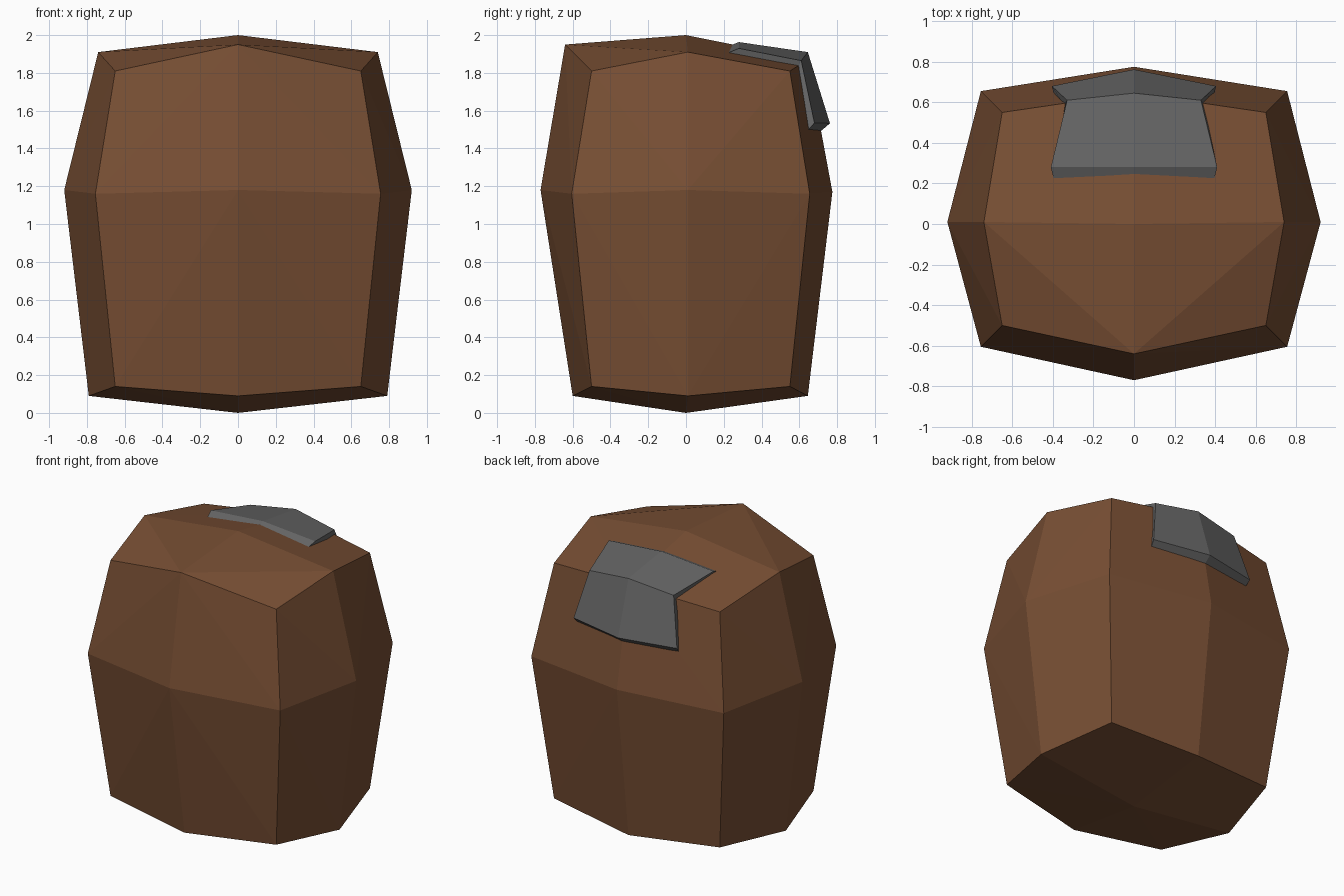
import bpy, bmesh

if "Cube" in bpy.data.objects:
    bpy.data.objects.remove(bpy.data.objects["Cube"])


def material(name, rgb):
    mat = bpy.data.materials.new(name)
    mat.diffuse_color = (*rgb, 1)
    mat.use_nodes = True
    mat.node_tree.nodes["Principled BSDF"].inputs["Base Color"].default_value = mat.diffuse_color
    return mat


def finish(name, bm, mat):
    bmesh.ops.recalc_face_normals(bm, faces=bm.faces[:])
    mesh = bpy.data.meshes.new(name)
    bm.to_mesh(mesh)
    bm.free()
    mesh.materials.append(mat)
    obj = bpy.data.objects.new(name, mesh)
    bpy.context.collection.objects.link(obj)
    return obj


def mirrored(points):
    return points + [(-x, y, z) for x, y, z in points if x > 0]


# Bulged block body: corners, edge middles and face centres of a box
points = [(0.65, y, z) for y in (-0.5, 0.55) for z in (0.14, 1.81)]
points += [(0.755, -0.605, 1.16), (0.755, 0.655, 1.16),
           (0.74, 0.01, 1.91), (0.79, 0.01, 0.09), (0.92, 0.01, 1.18),
           (0, -0.64, 1.95), (0, 0.645, 1.87), (0, -0.60, 0.09), (0, 0.645, 0.09),
           (0, -0.77, 1.18), (0, 0.775, 1.17), (0, 0, 2.0), (0, 0, 0)]
bm = bmesh.new()
for p in mirrored(points):
    bm.verts.new(p)
bmesh.ops.convex_hull(bm, input=bm.verts[:])
finish("body", bm, material("brown", (0.188, 0.078, 0.034)))

# Bent plate folded over the upper back edge: rows of (centre, side)
outer = [((0, 0.28, 1.963), (0.41, 0.28, 1.93)),
         ((0, 0.645, 1.91), (0.33, 0.61, 1.865)),
         ((0, 0.762, 1.533), (0.405, 0.68, 1.535))]
inner = [((0, 0.22, 1.94), (0.395, 0.22, 1.905)),
         ((0, 0.60, 1.85), (0.345, 0.585, 1.82)),
         ((0, 0.70, 1.48), (0.395, 0.64, 1.49))]
bm = bmesh.new()


def layer(rows):
    grid = []
    for c, s in rows:
        grid.append([bm.verts.new(p) for p in ((-s[0], s[1], s[2]), c, s)])
    for a, b in zip(grid, grid[1:]):
        for i in range(2):
            bm.faces.new((a[i], a[i + 1], b[i + 1], b[i]))
    return grid


def rim(g):
    return g[0] + [g[1][2]] + g[2][::-1] + [g[1][0]]


top, under = rim(layer(outer)), rim(layer(inner))
for i in range(8):
    j = (i + 1) % 8
    bm.faces.new((top[i], top[j], under[j], under[i]))
finish("back_plate", bm, material("dark_grey", (0.13, 0.13, 0.13)))
